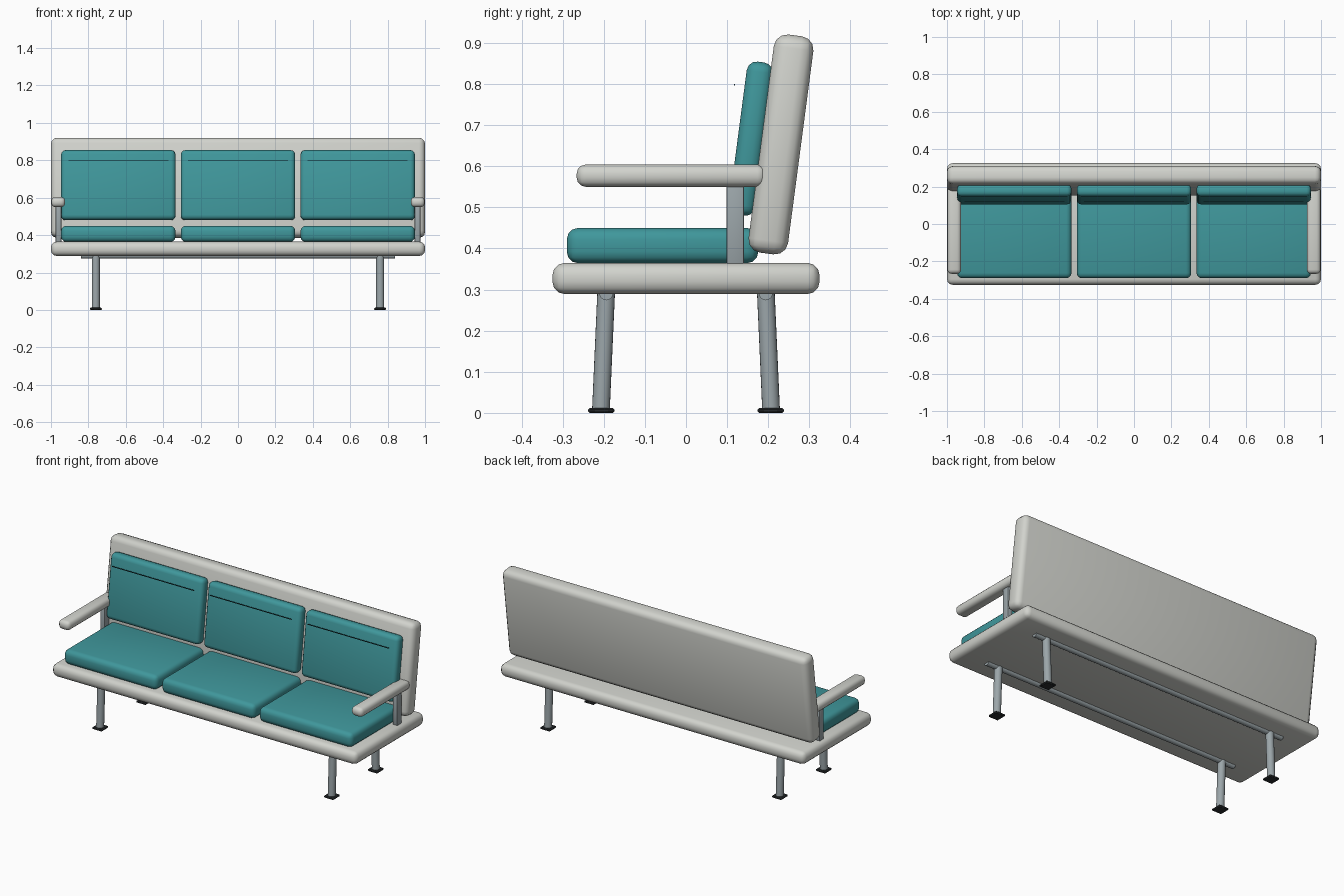
import bpy, math
from mathutils import Vector

if "Cube" in bpy.data.objects:
    bpy.data.objects.remove(bpy.data.objects["Cube"])


def material(name, rgb):
    m = bpy.data.materials.new(name)
    m.diffuse_color = (*rgb, 1)
    m.use_nodes = True
    m.node_tree.nodes["Principled BSDF"].inputs["Base Color"].default_value = m.diffuse_color
    return m


SHELL = material("warm_grey", (0.64, 0.65, 0.61))
FABRIC = material("teal_fabric", (0.05, 0.31, 0.33))
STEEL = material("steel", (0.33, 0.38, 0.40))
RUBBER = material("black_rubber", (0.02, 0.024, 0.026))
THREAD = material("dark_teal_seam", (0.012, 0.06, 0.07))


def finish(name, mat, angle=40):
    ob = bpy.context.object
    ob.name = name
    ob.data.materials.append(mat)
    bpy.ops.object.shade_smooth_by_angle(angle=math.radians(angle))
    return ob


def rounded_box(name, mat, centre, size, bevel, segments=3, tilt=0):
    """Box with rounded edges, optionally leaning backwards."""
    bpy.ops.mesh.primitive_cube_add(size=1, location=centre)
    ob = bpy.context.object
    ob.scale = size
    bpy.ops.object.transform_apply(location=False, rotation=False, scale=True)
    if bevel:
        mod = ob.modifiers.new("rounding", 'BEVEL')
        mod.width = bevel
        mod.segments = segments
        mod.limit_method = 'NONE'
        bpy.ops.object.modifier_apply(modifier=mod.name)
    ob.rotation_euler.x = -tilt
    return finish(name, mat)


def tube(name, mat, a, b, radius):
    """Round bar between two points."""
    a, b = Vector(a), Vector(b)
    bpy.ops.mesh.primitive_cylinder_add(vertices=20, radius=radius,
                                        depth=(b - a).length, location=(a + b) / 2)
    bpy.context.object.rotation_euler = (b - a).to_track_quat('Z', 'Y').to_euler()
    return finish(name, mat)


LEAN = math.radians(7.5)

# Seat platform and leaning backrest panel
rounded_box("seat_platform", SHELL, (0, 0, 0.327), (2, 0.65, 0.076), 0.03)
rounded_box("backrest_panel", SHELL, (0, 0.231, 0.653), (2, 0.097, 0.535), 0.032, tilt=LEAN)

# Three seat and back cushions, with a fine seam in front of each back cushion
for i, x in enumerate((-0.64, 0, 0.64)):
    rounded_box(f"seat_cushion_{i}", FABRIC, (x, -0.057, 0.407), (0.612, 0.466, 0.086), 0.028, tilt=0)
    rounded_box(f"back_cushion_{i}", FABRIC, (x, 0.158, 0.667), (0.612, 0.064, 0.376), 0.024, tilt=LEAN)
    rounded_box(f"seam_{i}", THREAD, (x, 0.118, 0.798), (0.535, 0.003, 0.004), 0)

for side, sx in (("left", -1), ("right", 1)):
    # Armrest on its upright
    rounded_box(f"{side}_armrest", SHELL, (sx * 0.961, -0.035, 0.577), (0.074, 0.462, 0.054), 0.022)
    rounded_box(f"{side}_arm_post", STEEL, (sx * 0.96, 0.12, 0.457), (0.03, 0.042, 0.2), 0.004, 2)
    # Splayed legs with square feet
    for end, sy in (("front", -1), ("back", 1)):
        tube(f"{end}_{side}_leg", STEEL, (sx * 0.76, sy * 0.207, 0.006),
             (sx * 0.76, sy * 0.194, 0.298), 0.0215)
        rounded_box(f"{end}_{side}_foot", RUBBER, (sx * 0.76, sy * 0.206, 0.006),
                    (0.064, 0.064, 0.012), 0.004, 1)

# Long support rails under the seat
for end, sy in (("front", -1), ("back", 1)):
    tube(f"{end}_rail", STEEL, (-0.84, sy * 0.194, 0.291), (0.84, sy * 0.194, 0.291), 0.017)
